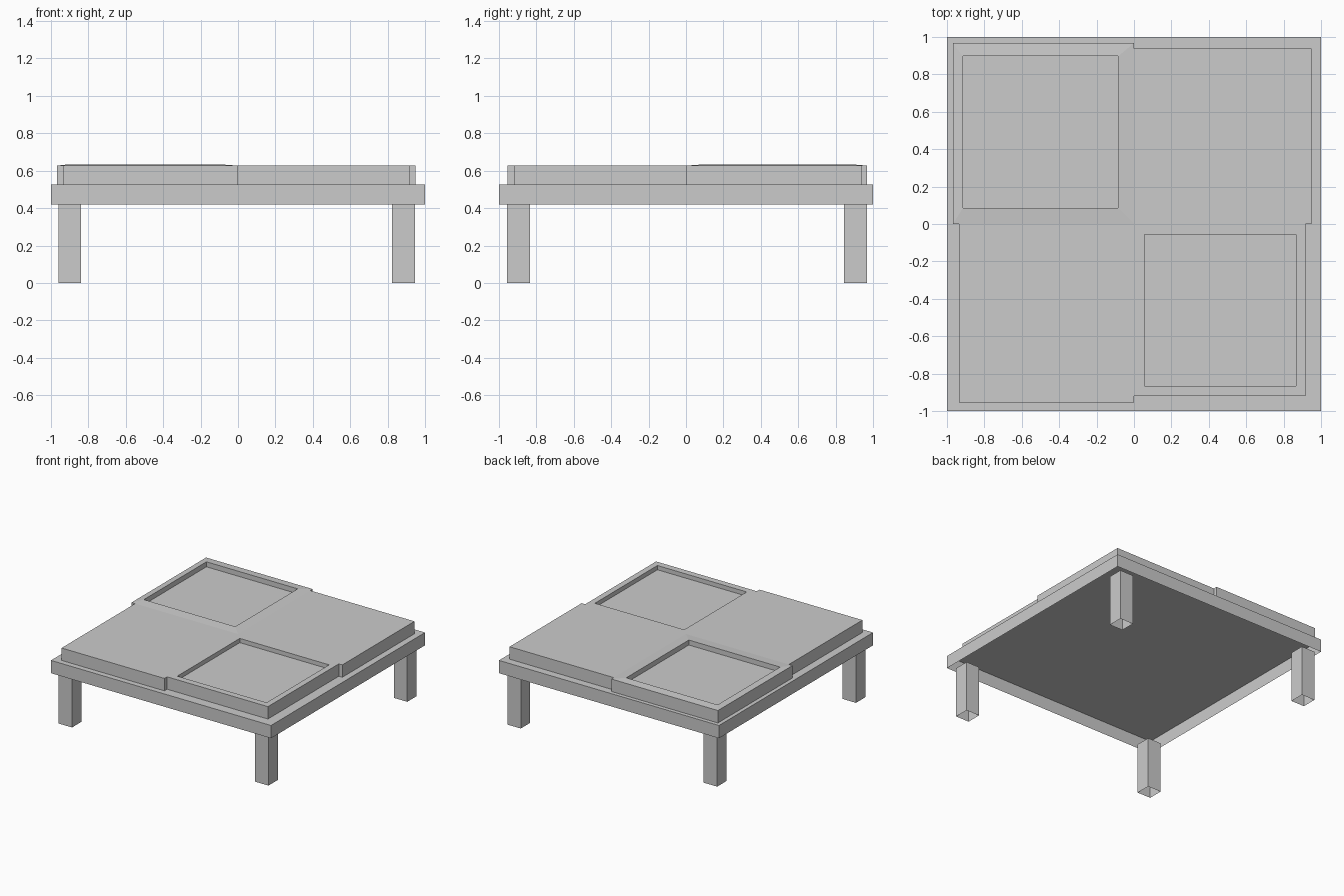
import bpy
import bmesh

cube = bpy.data.objects.get("Cube")
if cube:
    bpy.data.objects.remove(cube, do_unlink=True)

grey = bpy.data.materials.new("plain_grey")
grey.use_nodes = True
grey.diffuse_color = (0.6, 0.6, 0.6, 1)
grey.node_tree.nodes["Principled BSDF"].inputs["Base Color"].default_value = grey.diffuse_color


def shell(name, rings):
    """Open-bottomed shell through stacked rectangles (x0, x1, y0, y1, z), capped at the last."""
    bm = bmesh.new()
    loops = [[bm.verts.new(p) for p in ((a, c, z), (b, c, z), (b, d, z), (a, d, z))]
             for a, b, c, d, z in rings]
    for low, high in zip(loops, loops[1:]):
        for i in range(4):
            j = (i + 1) % 4
            bm.faces.new((low[i], low[j], high[j], high[i]))
    bm.faces.new(loops[-1])
    mesh = bpy.data.meshes.new(name)
    bm.to_mesh(mesh)
    bm.free()
    mesh.materials.append(grey)
    obj = bpy.data.objects.new(name, mesh)
    bpy.context.collection.objects.link(obj)


FRAME_LOW, FRAME_TOP, TILE_TOP, RECESS = 0.42, 0.525, 0.627, 0.592

# Shallow tray-shaped frame, open underneath
shell("table_frame", [(-1, 1, -1, 1, FRAME_LOW), (-1, 1, -1, 1, FRAME_TOP)])

# Four hollow square legs
for side, x in (("right", -0.9), ("left", 0.885)):
    for end, y in (("front", -0.895), ("back", 0.907)):
        foot = (x - 0.061, x + 0.061, y - 0.061, y + 0.061)
        shell(f"{end}_{side}_leg", [(*foot, 0), (*foot, FRAME_LOW)])

# Four top tiles; two of them have a recessed panel with its own rim height
tiles = {
    "back_right_tile": ((-0.968, 0, 0, 0.968), (-0.915, -0.085, 0.085, 0.897), 0.633),
    "back_left_tile": ((0, 0.948, 0, 0.937), None, None),
    "front_right_tile": ((-0.935, 0, -0.955, 0), None, None),
    "front_left_tile": ((0, 0.916, -0.92, 0), (0.055, 0.867, -0.867, -0.055), TILE_TOP),
}
for name, (outer, panel, rim) in tiles.items():
    rings = [(*outer, FRAME_TOP), (*outer, TILE_TOP)]
    if panel:
        rings += [(*panel, rim), (*panel, RECESS)]
    shell(name, rings)
